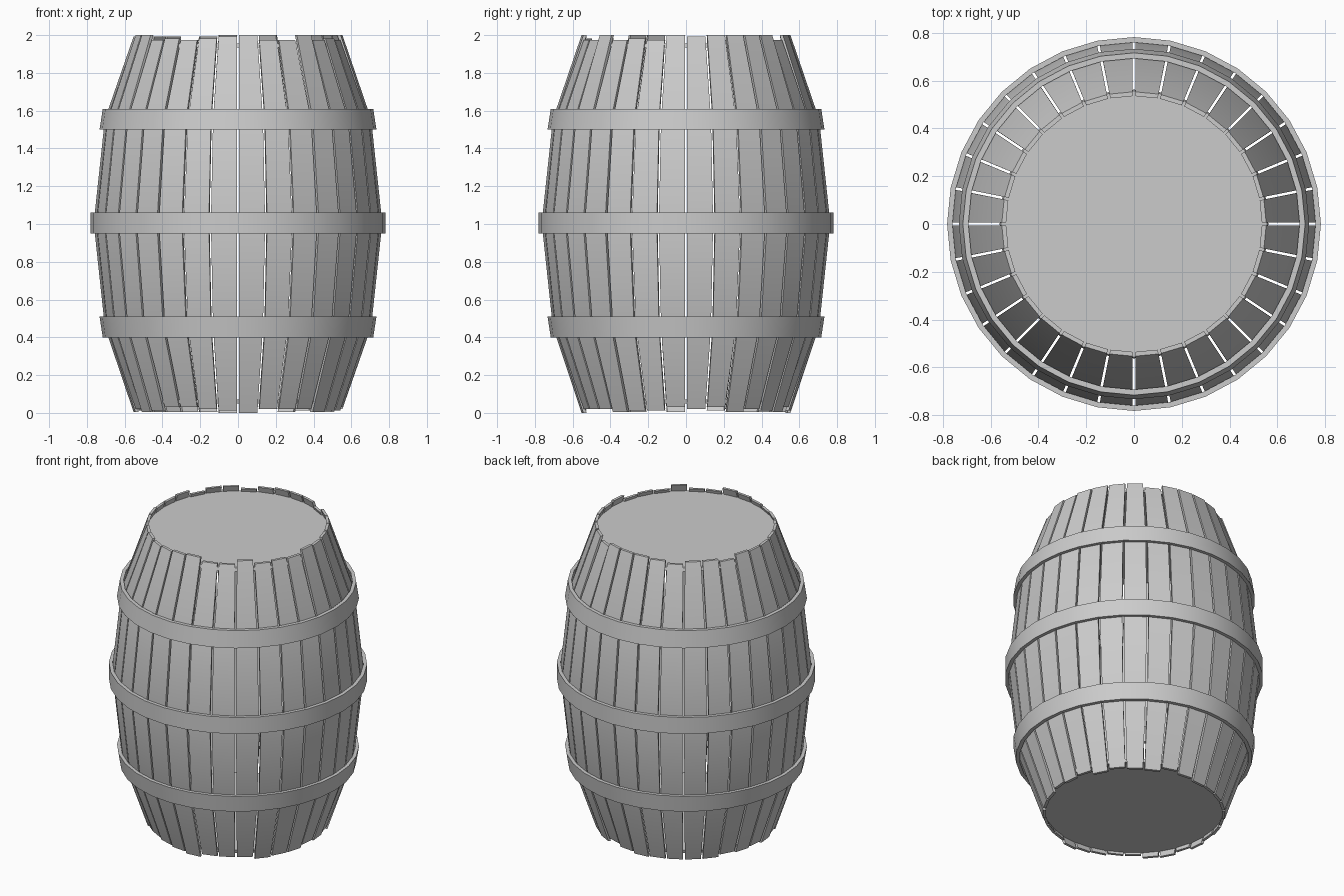
import bpy, bmesh, math, random

if "Cube" in bpy.data.objects:
    bpy.data.objects.remove(bpy.data.objects["Cube"])

random.seed(7)
N = 32                      # staves around the barrel
STEP = 2 * math.pi / N
MID = 1.005                 # height of the belly

grey = bpy.data.materials.new("plain grey")
grey.diffuse_color = (0.6, 0.6, 0.6, 1)
grey.use_nodes = True
grey.node_tree.nodes["Principled BSDF"].inputs["Base Color"].default_value = grey.diffuse_color


def finish(bm, name):
    bmesh.ops.recalc_face_normals(bm, faces=bm.faces)
    me = bpy.data.meshes.new(name)
    bm.to_mesh(me)
    bm.free()
    me.materials.append(grey)
    me.shade_smooth()
    me.set_sharp_from_angle(angle=math.radians(30))
    ob = bpy.data.objects.new(name, me)
    bpy.context.collection.objects.link(ob)
    return ob


def polar(r, a, z):
    return (r * math.cos(a), r * math.sin(a), z)


def loft(bm, rings, closed):
    """Skin a list of equal vertex loops, capped unless closed."""
    n = len(rings[0])
    pairs = list(zip(rings, rings[1:] + rings[:1])) if closed else list(zip(rings, rings[1:]))
    for p, q in pairs:
        for i in range(n):
            j = (i + 1) % n
            bm.faces.new((p[i], p[j], q[j], q[i]))
    if not closed:
        bm.faces.new(rings[0])
        bm.faces.new(rings[-1])


# Staves: bowed planks with uneven ends and narrow gaps
thick, gap = 0.018, 0.011
bm = bmesh.new()
for s in range(N):
    a0, a1 = s * STEP, (s + 1) * STEP
    shift_lo = random.choice((0.005, 0.012, 0.02, 0.03))
    shift_hi = random.choice((0.0, 0.008, 0.018, 0.025))
    if s in (8, 24):
        shift_lo, shift_hi = 0.0, 0.0
    profile = [(0.553, shift_lo), (0.705, 0.455), (0.764, MID),
               (0.705, 1.555), (0.553, 2.0 - shift_hi)]
    rings = []
    for r, z in profile:
        g = gap / 2 / r
        rings.append([bm.verts.new(polar(rr, a, z)) for rr, a in
                      ((r, a0 + g), (r, a1 - g), (r - thick, a1 - g), (r - thick, a0 + g))])
    loft(bm, rings, False)
finish(bm, "staves")


# Hoops: three bands that follow the slope of the staves
def hoop(name, z0, z1, r0, r1, t):
    bm = bmesh.new()
    rings = [[bm.verts.new(polar(r, k * STEP, z)) for r, z in
              ((r0, z0), (r1, z1), (r1 - t, z1), (r0 - t, z0))] for k in range(N)]
    loft(bm, rings, True)
    finish(bm, name)


hoop("lower_hoop", 0.40, 0.51, 0.716, 0.733, 0.023)
hoop("middle_hoop", 0.95, 1.06, 0.782, 0.782, 0.022)
hoop("upper_hoop", 1.50, 1.61, 0.733, 0.716, 0.023)


# Heads: round boards set just inside each end
def head(name, z0, z1, r0, r1):
    bm = bmesh.new()
    rings = [[bm.verts.new(polar(r, k * STEP, z)) for k in range(N)]
             for r, z in ((r0, z0), (r1, z1))]
    loft(bm, rings, False)
    finish(bm, name)


head("bottom_head", 0.05, 0.07, 0.556, 0.562)
head("top_head", 1.935, 1.955, 0.562, 0.556)
